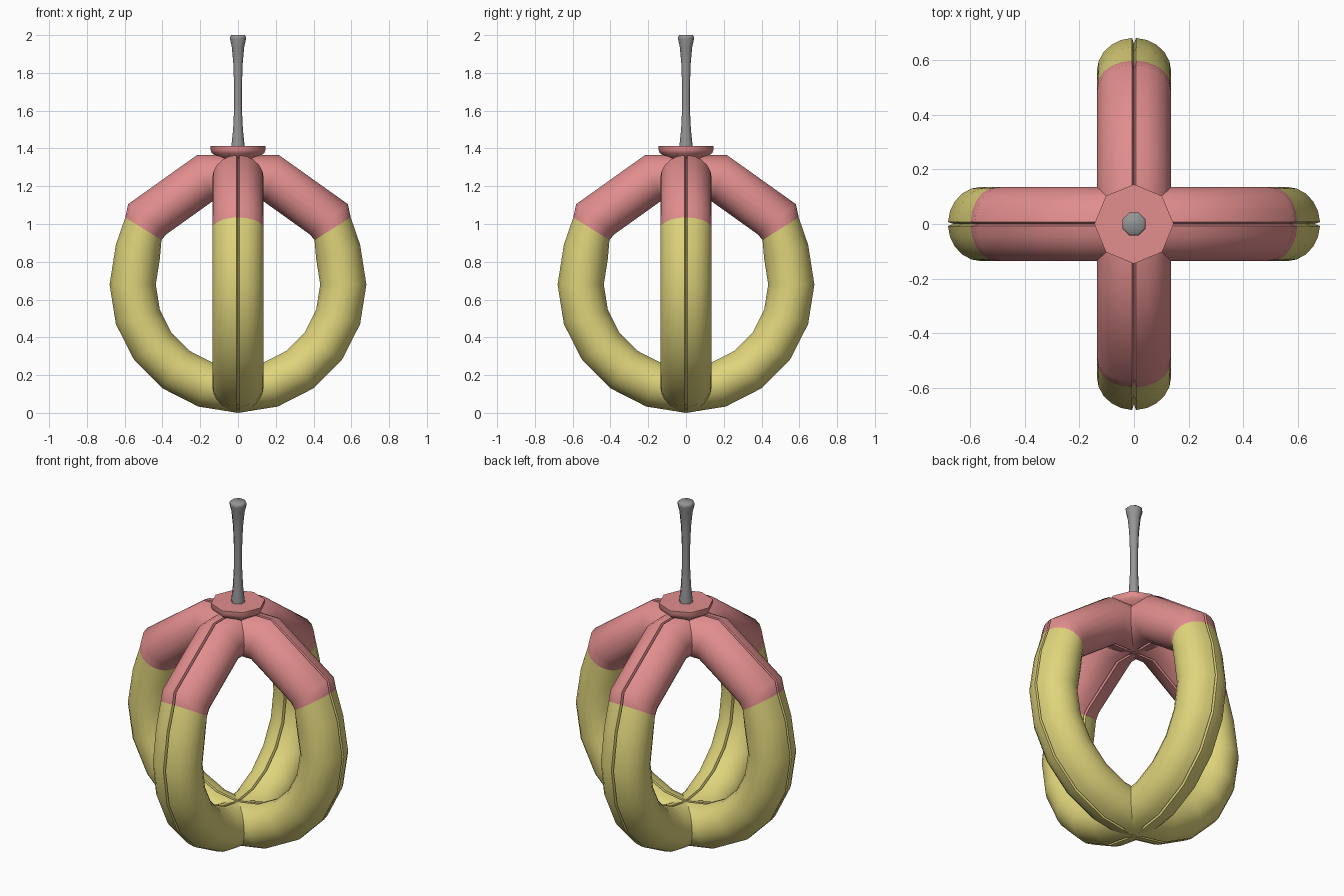
import bpy
import bmesh
from math import sin, cos, pi, radians
from mathutils import Vector, Matrix

cube = bpy.data.objects.get("Cube")
if cube:
    bpy.data.objects.remove(cube)


def material(name, r, g, b):
    m = bpy.data.materials.new(name)
    m.use_nodes = True
    m.diffuse_color = (r, g, b, 1)
    m.node_tree.nodes["Principled BSDF"].inputs["Base Color"].default_value = (r, g, b, 1)
    return m


PINK = material("soft pink", 0.76, 0.27, 0.27)
YELLOW = material("pale yellow", 0.74, 0.66, 0.2)
GREY = material("metal grey", 0.3, 0.3, 0.3)


def finish(name, bm, mat):
    bmesh.ops.recalc_face_normals(bm, faces=bm.faces)
    mesh = bpy.data.meshes.new(name)
    bm.to_mesh(mesh)
    bm.free()
    mesh.materials.append(mat)
    obj = bpy.data.objects.new(name, mesh)
    bpy.context.collection.objects.link(obj)
    bpy.ops.object.select_all(action='DESELECT')
    obj.select_set(True)
    bpy.context.view_layer.objects.active = obj
    bpy.ops.object.shade_smooth_by_angle(angle=radians(50))
    return obj


def bridge(bm, rings):
    for a, b in zip(rings, rings[1:]):
        n = len(a)
        for i in range(n):
            j = (i + 1) % n
            bm.faces.new((a[i], a[j], b[j], b[i]))


# Round tube section with a thin groove along its outer and inner crest
HALF_WIDTH = 0.136
STEPS = 10
side = [radians(-87 + 174 * i / STEPS) for i in range(STEPS + 1)]
section = [(cos(a), sin(a)) for a in side] + [(0, 0.83)]
section += [(-cos(a), sin(a)) for a in reversed(side)] + [(0, -0.83)]


def sweep(name, stations, mat, turn):
    """Tube through (outer, inner) pairs of points in the xz plane."""
    bm = bmesh.new()
    rings = []
    for outer, inner in stations:
        mid, half = (outer + inner) / 2, (outer - inner) / 2
        ring = []
        for u, v in section:
            p = mid + half * v
            ring.append(bm.verts.new((p.x, u * HALF_WIDTH, p.y)))
        rings.append(ring)
    bridge(bm, rings)
    bm.transform(Matrix.Rotation(turn, 4, 'Z'))
    return finish(name, bm, mat)


def mirrored(stations):
    """Continue a right-hand run of stations onto the left side."""
    flip = lambda p: Vector((-p.x, p.y))
    return stations + [(flip(o), flip(i)) for o, i in reversed(stations)]


# Curved lower loop: circular arc, opened slightly at its upper ends
CENTRE = Vector((0, 0.68))
arc = []
for k in range(-5, 2):
    d = Vector((cos(k * pi / 10), sin(k * pi / 10)))
    arc.append((CENTRE + d * 0.68, CENTRE + d * 0.435))
joint = (Vector((0.597, 1.035)), Vector((0.405, 0.915)))
right_arc = [joint] + arc[:0:-1]
lower = mirrored(right_arc)
lower.insert(len(right_arc), arc[0])

# Straight mitred shoulders
upper = mirrored([joint,
                  (Vector((0.582, 1.105)), Vector((0.38, 0.945))),
                  (Vector((0.217, 1.365)), Vector((0.135, 1.12)))])

for label, turn in (("side", 0), ("front_back", pi / 2)):
    sweep(label + "_lower_loop", lower, YELLOW, turn)
    sweep(label + "_shoulders", upper, PINK, turn)


def lathe(name, profile, mat, phase):
    """Eight-sided turned part from (radius, height) points."""
    bm = bmesh.new()
    rings = [[bm.verts.new((r * cos(phase + i * pi / 4), r * sin(phase + i * pi / 4), z))
              for i in range(8)] for r, z in profile]
    bridge(bm, rings)
    bm.faces.new(rings[0])
    bm.faces.new(rings[-1])
    return finish(name, bm, mat)


# Octagonal cap and the flared stem above it
lathe("cap", [(0.08, 1.33), (0.105, 1.352), (0.138, 1.375), (0.145, 1.39), (0.145, 1.413)],
      PINK, 0)
lathe("stem", [(0.038, 1.40), (0.036, 1.43), (0.028, 1.50), (0.022, 1.62), (0.022, 1.72),
               (0.027, 1.85), (0.036, 1.94), (0.046, 1.98), (0.046, 1.992), (0.038, 2.0)],
      GREY, pi / 8)
